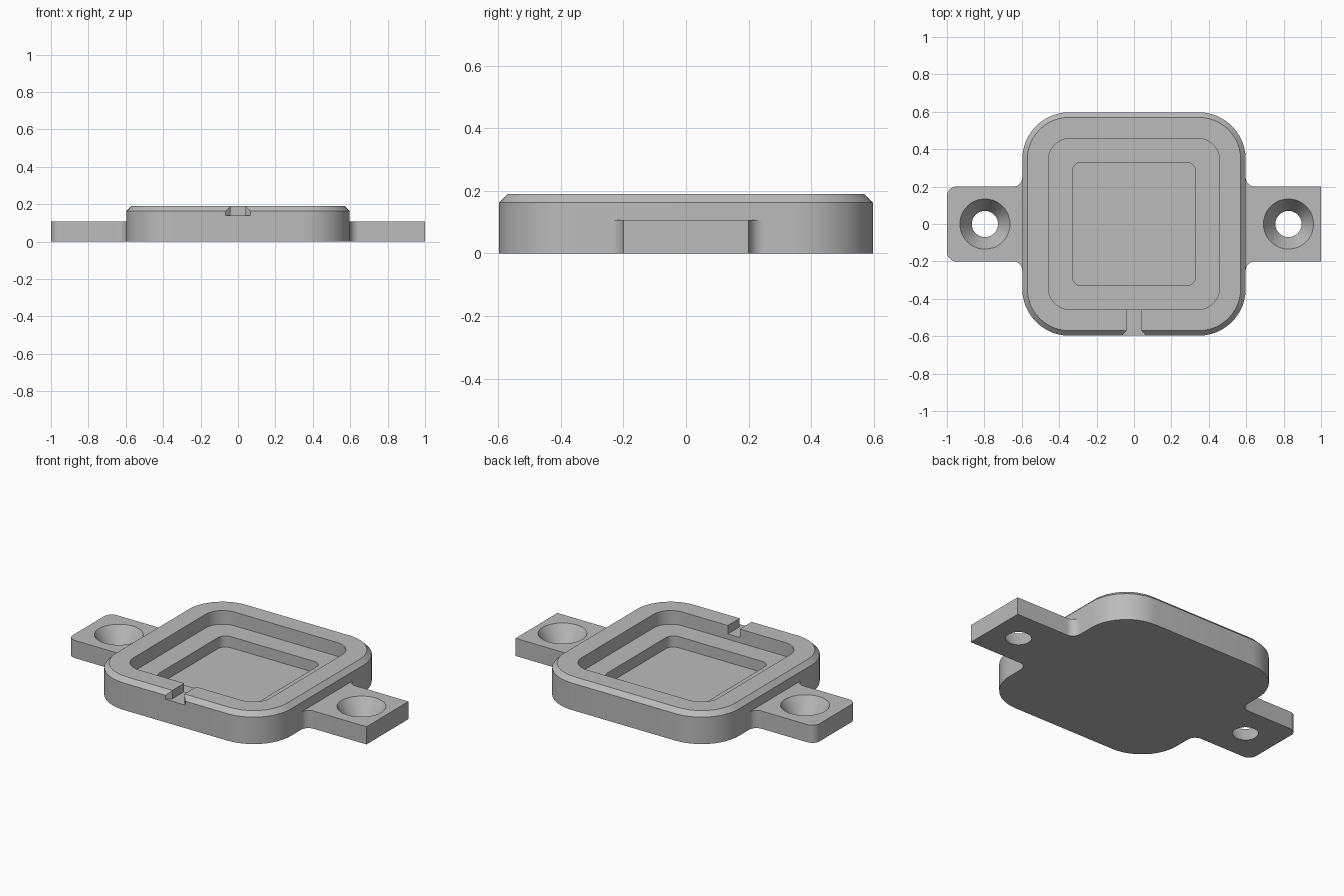
import bpy
import bmesh
from math import cos, sin, pi, radians

cube = bpy.data.objects.get("Cube")
if cube:
    bpy.data.objects.remove(cube, do_unlink=True)

TAB_H = 0.107
WALL = 0.597

grey = bpy.data.materials.new("plain_grey")
grey.use_nodes = True
grey.diffuse_color = (0.5, 0.5, 0.5, 1)
grey.node_tree.nodes["Principled BSDF"].inputs["Base Color"].default_value = (0.5, 0.5, 0.5, 1)


def arc(cx, cy, r, start, end, n=12):
    """Points along an arc, angles in degrees."""
    steps = [radians(start + (end - start) * i / n) for i in range(n + 1)]
    return [(cx + r * cos(a), cy + r * sin(a)) for a in steps]


def rounded_square(half, r):
    c = half - r
    pts = []
    for k, (sx, sy) in enumerate([(1, 1), (-1, 1), (-1, -1), (1, -1)]):
        pts += arc(sx * c, sy * c, r, k * 90, k * 90 + 90)
    return pts


def loft(name, rings):
    """Skin a stack of (outline, z) rings and cap both ends."""
    bm = bmesh.new()
    loops = [[bm.verts.new((x, y, z)) for x, y in pts] for pts, z in rings]
    n = len(loops[0])
    for a, b in zip(loops, loops[1:]):
        for i in range(n):
            j = (i + 1) % n
            bm.faces.new((a[i], a[j], b[j], b[i]))
    bm.faces.new(loops[0][::-1])
    bm.faces.new(loops[-1])
    bmesh.ops.recalc_face_normals(bm, faces=bm.faces)
    mesh = bpy.data.meshes.new(name)
    bm.to_mesh(mesh)
    bm.free()
    mesh.materials.append(grey)
    obj = bpy.data.objects.new(name, mesh)
    bpy.context.collection.objects.link(obj)
    return obj


def combine(target, tool, operation):
    """Apply a boolean and discard the tool object."""
    bpy.context.view_layer.objects.active = target
    mod = target.modifiers.new(operation.lower(), "BOOLEAN")
    mod.operation = operation
    mod.solver = "EXACT"
    mod.object = tool
    bpy.ops.object.modifier_apply(modifier=mod.name)
    bpy.data.objects.remove(tool, do_unlink=True)


# Housing: chamfered outer wall, rim, ledge and inner recess
housing = loft("housing", [
    (rounded_square(WALL, 0.25), 0),
    (rounded_square(WALL, 0.25), 0.163),
    (rounded_square(0.57, 0.223), 0.19),
    (rounded_square(0.457, 0.115), 0.19),
    (rounded_square(0.457, 0.115), TAB_H),
    (rounded_square(0.33, 0.05), TAB_H),
    (rounded_square(0.33, 0.05), 0.04),
])

# Mounting tabs with filleted roots; only the right-hand one has rounded corners
for side, corner_r in ((1, 0), (-1, 0.05)):
    upper = [(0.53, 0.25)] + arc(WALL + 0.05, 0.25, 0.05, 180, 270)
    if corner_r:
        upper += arc(1 - corner_r, 0.2 - corner_r, corner_r, 90, 0)
    else:
        upper.append((1, 0.2))
    outline = upper + [(x, -y) for x, y in reversed(upper)]
    outline = [(side * x, y) for x, y in outline]
    tab = loft("mounting_tab", [(outline, 0), (outline, TAB_H)])
    combine(housing, tab, "UNION")

# Tapered screw holes
for hole_x in (-0.797, 0.826):
    rings = []
    for z in (-0.01, TAB_H + 0.01):
        r = 0.07 + 0.064 * z / TAB_H
        rings.append((arc(hole_x, 0, r, 0, 360, 64)[:-1], z))
    combine(housing, loft("screw_hole", rings), "DIFFERENCE")

# Flared notch through the front rim
half = [(0.04, -0.42), (0.04, -0.57), (0.067, -WALL), (0.067, -0.65)]
notch = half + [(-x, y) for x, y in reversed(half)]
combine(housing, loft("notch", [(notch, 0.139), (notch, 0.25)]), "DIFFERENCE")

# Smooth the rounded walls, keep creases sharp
bpy.ops.object.select_all(action="DESELECT")
housing.select_set(True)
bpy.context.view_layer.objects.active = housing
bpy.ops.object.shade_smooth_by_angle(angle=radians(25))
